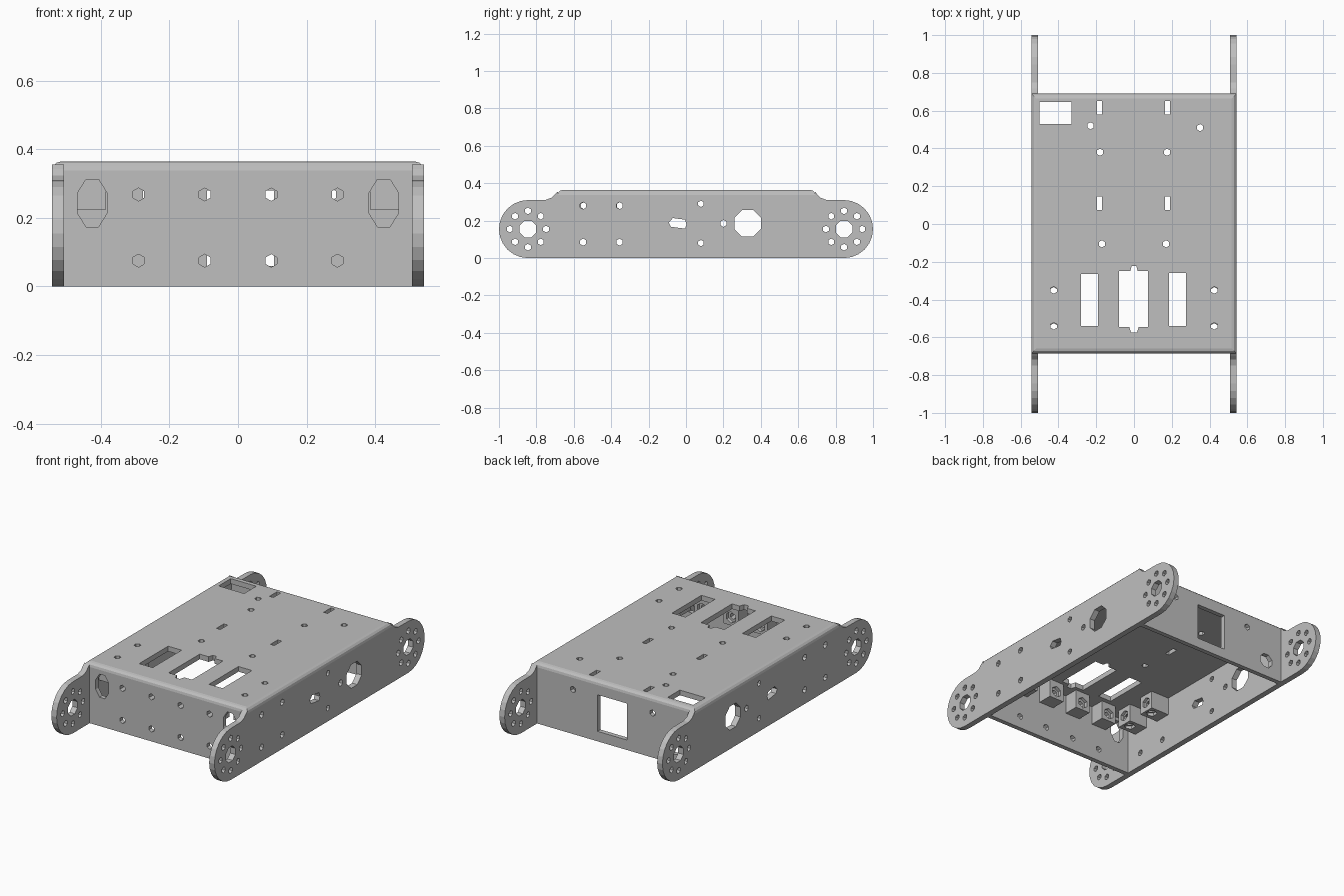
import bpy, bmesh
from math import sin, cos, pi

cube = bpy.data.objects.get("Cube")
if cube:
    bpy.data.objects.remove(cube, do_unlink=True)

metal = bpy.data.materials.new("grey metal")
metal.use_nodes = True
grey = (0.52, 0.52, 0.52, 1)
metal.diffuse_color = grey
metal.node_tree.nodes["Principled BSDF"].inputs["Base Color"].default_value = grey


def prism(bm, pts, axis, lo, hi):
    """Extrude a flat outline along an axis between lo and hi."""
    place = {"x": lambda a, b, d: (d, a, b),
             "y": lambda a, b, d: (a, d, b),
             "z": lambda a, b, d: (a, b, d)}[axis]
    ends = [[bm.verts.new(place(a, b, d)) for a, b in pts] for d in (lo, hi)]
    n = len(pts)
    faces = [bm.faces.new(ends[0]), bm.faces.new(ends[1])]
    for i in range(n):
        j = (i + 1) % n
        faces.append(bm.faces.new((ends[0][i], ends[0][j], ends[1][j], ends[1][i])))
    bmesh.ops.recalc_face_normals(bm, faces=faces)
    return faces


def rect(a0, a1, b0, b1):
    return [(a0, b0), (a1, b0), (a1, b1), (a0, b1)]


def ring(a, b, r, n=6, stretch=1):
    return [(a + r * cos(2 * pi * (i + 0.5) / n),
             b + r * stretch * sin(2 * pi * (i + 0.5) / n)) for i in range(n)]


def make(name, bm):
    mesh = bpy.data.meshes.new(name)
    bm.to_mesh(mesh)
    bm.free()
    mesh.materials.append(metal)
    ob = bpy.data.objects.new(name, mesh)
    bpy.context.collection.objects.link(ob)
    return ob


def cut(ob, cutter_bm):
    """Subtract the cutter and bake the result."""
    cutter = make("cutter", cutter_bm)
    cutter.hide_render = True
    mod = ob.modifiers.new("holes", "BOOLEAN")
    mod.operation = "DIFFERENCE"
    mod.solver = "EXACT"
    mod.use_self = True
    mod.object = cutter
    bpy.context.view_layer.update()
    deps = bpy.context.evaluated_depsgraph_get()
    baked = bpy.data.meshes.new_from_object(ob.evaluated_get(deps))
    ob.modifiers.clear()
    ob.data = baked
    bpy.data.objects.remove(cutter, do_unlink=True)


W, IN, FRONT, BACK, TOP, UNDER = 0.543, 0.508, -0.685, 0.69, 0.364, 0.333
HOLE = 0.019

# Folded shell: box with rounded top bends, hollowed from below
bm = bmesh.new()
prism(bm, rect(-W, W, FRONT, BACK), "z", 0, TOP)
top_edges = [e for e in bm.edges if all(v.co.z > 0.3 for v in e.verts)]
bmesh.ops.bevel(bm, geom=top_edges, offset=0.026, segments=3, profile=0.5, affect="EDGES")
shell = make("chassis_shell", bm)
bm = bmesh.new()
prism(bm, rect(-IN, IN, FRONT + 0.028, BACK - 0.028), "z", -0.1, UNDER)
cut(shell, bm)

# Holes in the top panel
bm = bmesh.new()
top_outlines = [rect(-0.5, -0.33, 0.53, 0.645), rect(-0.28, -0.19, -0.54, -0.265),
                rect(0.185, 0.275, -0.54, -0.26)]
for x in (-0.183, 0.177):
    for y in (0.615, 0.11):
        top_outlines.append(rect(x - 0.013, x + 0.013, y - 0.035, y + 0.035))
for x, y in [(-0.23, 0.52), (0.35, 0.51), (-0.18, 0.38), (0.175, 0.38),
             (-0.17, -0.105), (0.17, -0.105)]:
    top_outlines.append(ring(x, y, HOLE))
for x in (-0.425, 0.425):
    for y in (-0.35, -0.54):
        top_outlines.append(ring(x, y, HOLE))
# Centre opening with a rounded notch at each end
top_outlines.append([(-0.08, -0.545), (-0.025, -0.545), (-0.015, -0.575), (0.015, -0.575),
                     (0.025, -0.545), (0.075, -0.545), (0.075, -0.25), (0.02, -0.25),
                     (0.012, -0.222), (-0.012, -0.222), (-0.02, -0.25), (-0.08, -0.25)])
for pts in top_outlines:
    prism(bm, pts, "z", 0.3, 0.45)

# Holes in the front panel
for x in (-0.29, -0.097, 0.097, 0.29):
    for z in (0.268, 0.075):
        prism(bm, ring(x, z, HOLE), "y", -0.75, -0.64)
for x in (-0.425, 0.425):
    prism(bm, ring(x, 0.243, 0.047, 8, 1.6), "y", -0.75, -0.64)

# Holes in the back panel
for pts in (rect(-0.09, 0.105, 0.06, 0.28), ring(0.27, 0.268, HOLE),
            ring(-0.26, 0.268, HOLE), ring(-0.4, 0.1, 0.045, 8)):
    prism(bm, pts, "y", 0.64, 0.75)

# Holes in both side panels
side_holes = [ring(y, z, HOLE) for y in (-0.55, -0.355) for z in (0.28, 0.085)]
side_holes += [ring(0.08, 0.29, 0.017), ring(0.08, 0.08, 0.017),
               ring(0.2, 0.185, HOLE), ring(0.33, 0.185, 0.077, 8),
               [(-0.092, 0.19), (-0.08, 0.167), (-0.005, 0.157), (0.003, 0.18),
                (-0.005, 0.205), (-0.07, 0.214)]]
for lo, hi in ((-0.6, -0.45), (0.45, 0.6)):
    for pts in side_holes:
        prism(bm, pts, "x", lo, hi)
cut(shell, bm)

# Four wheel ears continuing the side panels
for end, end_name in ((-1, "front"), (1, "back")):
    start = abs(FRONT) if end < 0 else BACK
    cy, cz, r = 0.845, 0.155, 0.155
    outline = [(start, 0)]
    outline += [(cy + r * cos(a), cz + r * sin(a))
                for a in (-pi / 2 + pi * i / 12 for i in range(13))]
    outline += [(0.75, 0.311), (0.718, 0.323), (0.7, 0.342), (start, 0.355)]
    for side, side_name in ((-1, "right"), (1, "left")):
        lo, hi = sorted((side * IN, side * W))
        bm = bmesh.new()
        prism(bm, [(end * y, z) for y, z in outline], "x", lo, hi)
        ear = make(f"{end_name}_{side_name}_wheel_ear", bm)
        # Hub hole and bolt circle
        bm = bmesh.new()
        prism(bm, ring(end * cy, cz, 0.048, 8), "x", lo - 0.1, hi + 0.1)
        for i in range(8):
            a = 2 * pi * i / 8
            prism(bm, ring(end * cy + 0.097 * cos(a), cz + 0.097 * sin(a), 0.018),
                  "x", lo - 0.1, hi + 0.1)
        cut(ear, bm)

# Nut blocks behind the upper front holes
for i, x in enumerate((-0.29, -0.097, 0.097, 0.29)):
    bm = bmesh.new()
    inner = FRONT + 0.028
    prism(bm, rect(x - 0.05, x + 0.05, 0.22, UNDER), "y", inner, inner + 0.09)
    block = make(f"front_nut_block_{i + 1}", bm)
    bm = bmesh.new()
    prism(bm, ring(x, 0.268, HOLE), "y", -0.8, -0.5)
    prism(bm, ring(x, 0.268, 0.034), "y", inner + 0.07, -0.45)
    cut(block, bm)

# Corner nut blocks joining the top and side panels
for side, side_name in ((-1, "right"), (1, "left")):
    for i, y in enumerate((-0.545, -0.353)):
        lo, hi = sorted((side * 0.385, side * IN))
        bm = bmesh.new()
        prism(bm, rect(lo, hi, y - 0.05, y + 0.05), "z", 0.225, UNDER)
        block = make(f"{side_name}_nut_block_{i + 1}", bm)
        bm = bmesh.new()
        prism(bm, ring(y, 0.28, HOLE), "x", lo - 0.1, hi + 0.1)
        prism(bm, ring(side * 0.425, y, HOLE), "z", 0.1, 0.45)
        prism(bm, ring(side * 0.425, y, 0.032), "z", 0.12, 0.243)
        recess = sorted((side * 0.32, side * 0.402))
        prism(bm, ring(y, 0.28, 0.032), "x", *recess)
        cut(block, bm)
